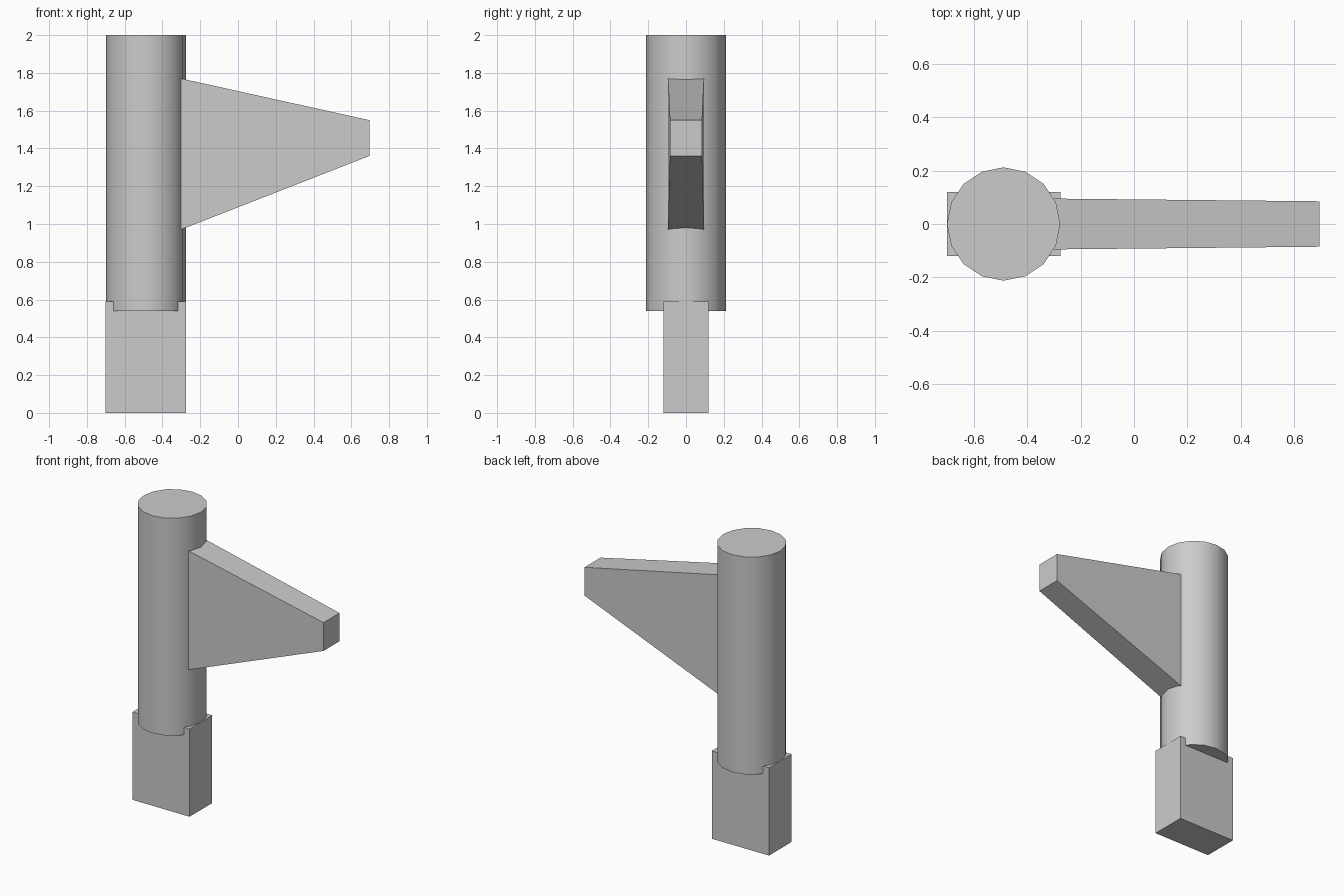
import bpy, bmesh, math

if "Cube" in bpy.data.objects:
    bpy.data.objects.remove(bpy.data.objects["Cube"])

grey = bpy.data.materials.new("plain_grey")
grey.diffuse_color = (0.6, 0.6, 0.6, 1)
grey.use_nodes = True
grey.node_tree.nodes["Principled BSDF"].inputs["Base Color"].default_value = grey.diffuse_color

POST_X = -0.488


def finish(obj, name):
    obj.name = name
    obj.data.materials.append(grey)
    return obj


# Rectangular foot block
bpy.ops.mesh.primitive_cube_add(size=1, location=(POST_X, 0, 0.295))
foot = finish(bpy.context.object, "foot_block")
foot.scale = (0.425, 0.24, 0.59)
bpy.ops.object.transform_apply(location=False, rotation=False, scale=True)

# Sixteen-sided upright post, one corner facing +x
bpy.ops.mesh.primitive_cylinder_add(vertices=16, radius=0.212, depth=1.46,
                                    location=(POST_X, 0, 1.27))
post = finish(bpy.context.object, "post")
bpy.ops.object.shade_smooth_by_angle(angle=math.radians(35))

# Tapered side arm, its root buried in the post
sections = [(-0.40, 0.096, 0.932, 1.792), (0.695, 0.085, 1.36, 1.55)]
bm = bmesh.new()
rings = [[bm.verts.new(p) for p in ((x, -w, lo), (x, w, lo), (x, w, hi), (x, -w, hi))]
         for x, w, lo, hi in sections]
for ring in rings:
    bm.faces.new(ring)
for i in range(4):
    j = (i + 1) % 4
    bm.faces.new((rings[0][i], rings[0][j], rings[1][j], rings[1][i]))
bmesh.ops.recalc_face_normals(bm, faces=bm.faces)
mesh = bpy.data.meshes.new("side_arm")
bm.to_mesh(mesh)
bm.free()
arm = bpy.data.objects.new("side_arm", mesh)
bpy.context.collection.objects.link(arm)
finish(arm, "side_arm")
